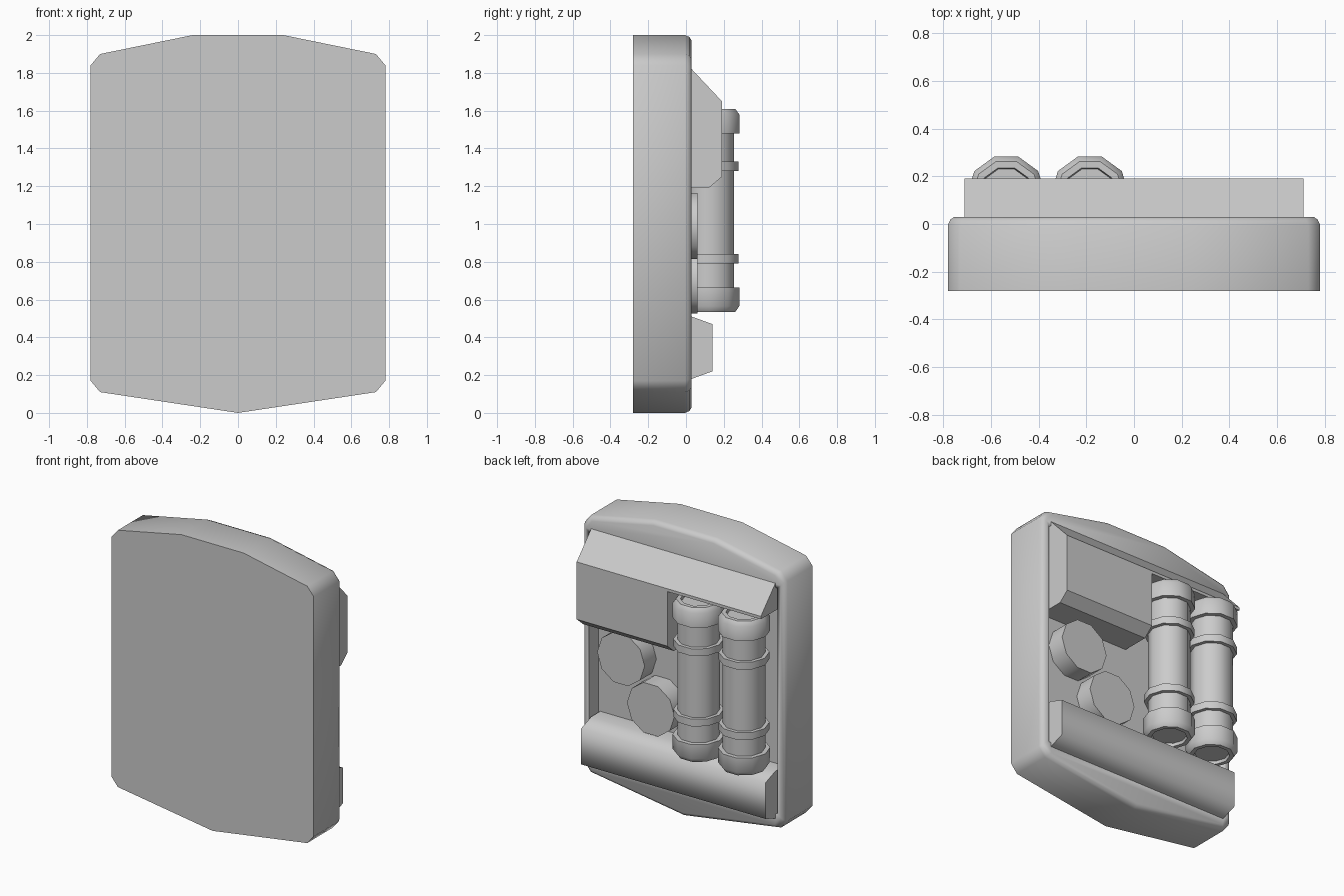
import bpy, bmesh, math

if "Cube" in bpy.data.objects:
    bpy.data.objects.remove(bpy.data.objects["Cube"])


def finish(name, bm, angle):
    """Turn a bmesh into a named, shaded object."""
    bmesh.ops.recalc_face_normals(bm, faces=bm.faces)
    me = bpy.data.meshes.new(name)
    bm.to_mesh(me)
    bm.free()
    ob = bpy.data.objects.new(name, me)
    bpy.context.collection.objects.link(ob)
    bpy.ops.object.select_all(action='DESELECT')
    ob.select_set(True)
    bpy.context.view_layer.objects.active = ob
    bpy.ops.object.shade_smooth_by_angle(angle=math.radians(angle))
    return ob


def loft(name, rings, angle):
    """Skin a list of equal-length rings and cap both ends."""
    bm = bmesh.new()
    loops = [[bm.verts.new(p) for p in r] for r in rings]
    n = len(loops[0])
    for a, b in zip(loops, loops[1:]):
        for i in range(n):
            j = (i + 1) % n
            bm.faces.new((a[i], a[j], b[j], b[i]))
    bm.faces.new(loops[0])
    bm.faces.new(loops[-1])
    return finish(name, bm, angle)


def prism(name, profile, x0, x1, angle=20):
    """Extrude a (y, z) profile along x."""
    return loft(name, [[(x, y, z) for y, z in profile] for x in (x0, x1)], angle)


# Main shell: shield-like outline with a softened rear edge
half = [(0.24, 2.0), (0.73, 1.9), (0.78, 1.84), (0.78, 0.17), (0.73, 0.11)]
outline = half + [(0, 0.0)] + [(-x, z) for x, z in reversed(half)]


def shell_ring(y, sx, sz):
    return [(x * sx, y, 1 + (z - 1) * sz) for x, z in outline]


shell = loft("shell", [shell_ring(-0.28, 1, 1), shell_ring(-0.005, 1, 1),
                       shell_ring(0.018, 0.987, 0.99),
                       shell_ring(0.03, 0.965, 0.97)], 50)

# Recessed tray in the rear
FLOOR = -0.07
cutter = prism("tray_cutter", [(FLOOR, 0.21), (0.2, 0.21), (0.2, 1.79), (FLOOR, 1.79)],
               -0.725, 0.725)
cutter.hide_render = True
cutter.hide_viewport = True
mod = shell.modifiers.new("tray", 'BOOLEAN')
mod.operation = 'DIFFERENCE'
mod.solver = 'EXACT'
mod.object = cutter

# Upper housing: full height on one side, a short hood above the canisters
BACK = FLOOR - 0.01
prism("upper_housing", [(BACK, 1.82), (0.03, 1.82), (0.19, 1.65), (0.19, 1.25),
                        (0.12, 1.19), (BACK, 1.19)], 0.01, 0.71)
prism("canister_hood", [(BACK, 1.82), (0.03, 1.82), (0.19, 1.65), (0.19, 1.63),
                        (BACK, 1.63)], -0.71, 0.01)

# Lower bulge
prism("lower_bulge", [(BACK, 0.51), (0.03, 0.51), (0.14, 0.47), (0.14, 0.22),
                      (0.03, 0.18), (BACK, 0.18)], -0.71, 0.71, 75)

# Two ten-sided canisters with end caps, bands and dished ends
profile = [(0.11, 0.555), (0.115, 0.535), (0.143, 0.535), (0.165, 0.565), (0.165, 0.665),
           (0.135, 0.665), (0.135, 0.79), (0.16, 0.79), (0.16, 0.84), (0.135, 0.84),
           (0.135, 1.28), (0.16, 1.28), (0.16, 1.33), (0.135, 1.33), (0.135, 1.48),
           (0.165, 1.48), (0.165, 1.58), (0.143, 1.61), (0.115, 1.61), (0.11, 1.59)]
SIDES = [math.tau * i / 10 for i in range(10)]
for label, cx in (("outer", -0.535), ("inner", -0.185)):
    loft("canister_" + label,
         [[(cx + r * math.cos(a), 0.125 + r * math.sin(a), z) for a in SIDES]
          for r, z in profile], 50)

# Two round knobs rising from the tray floor
for label, cx, cz in (("upper", 0.46, 0.99), ("lower", 0.23, 0.70)):
    loft("knob_" + label,
         [[(cx + 0.183 * math.cos(a), y, cz + 0.183 * math.sin(a)) for a in SIDES]
          for y in (BACK, 0.06)], 40)
